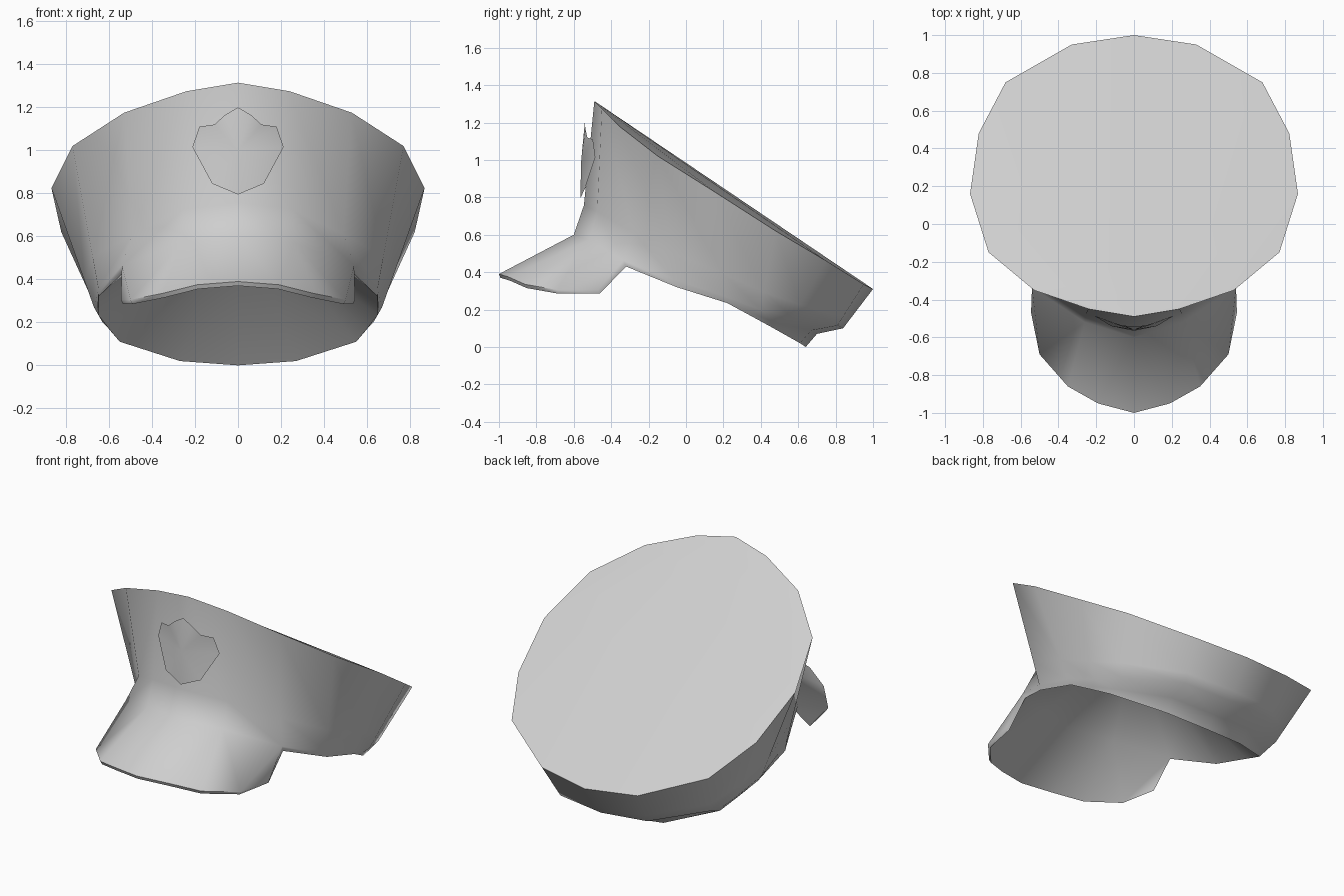
import bpy
import bmesh
from math import radians
from mathutils import Vector

default_cube = bpy.data.objects.get("Cube")
if default_cube:
    bpy.data.objects.remove(default_cube, do_unlink=True)

grey = bpy.data.materials.new("plain grey")
grey.use_nodes = True
grey.diffuse_color = (0.62, 0.62, 0.62, 1)
grey.node_tree.nodes["Principled BSDF"].inputs["Base Color"].default_value = grey.diffuse_color


def vectors(points):
    return [Vector(p) for p in points]


def add_face(bm, *points):
    bm.faces.new([bm.verts.new(p) for p in points])


def add_strip(bm, row_a, row_b):
    """Join two rows of equal length with quads."""
    for i in range(len(row_a) - 1):
        add_face(bm, row_a[i], row_a[i + 1], row_b[i + 1], row_b[i])


def add_fan(bm, hub, rim):
    for a, b in zip(rim, rim[1:]):
        add_face(bm, hub, a, b)


def finish(bm, name, angle):
    """Mirror the half, weld it and make a smooth shaded object."""
    bmesh.ops.remove_doubles(bm, verts=bm.verts[:], dist=0.0005)
    bmesh.ops.mirror(bm, geom=bm.verts[:] + bm.edges[:] + bm.faces[:],
                     axis='X', merge_dist=0.0005)
    bmesh.ops.remove_doubles(bm, verts=bm.verts[:], dist=0.0005)
    bmesh.ops.recalc_face_normals(bm, faces=bm.faces[:])
    mesh = bpy.data.meshes.new(name)
    bm.to_mesh(mesh)
    bm.free()
    mesh.materials.append(grey)
    obj = bpy.data.objects.new(name, mesh)
    bpy.context.collection.objects.link(obj)
    bpy.ops.object.select_all(action='DESELECT')
    obj.select_set(True)
    bpy.context.view_layer.objects.active = obj
    bpy.ops.object.shade_smooth_by_angle(angle=radians(angle))


# Half outlines of the cap, running from the front centre to the back centre
crown_rim = vectors([(0, -.49, 1.315), (.24, -.45, 1.275), (.53, -.35, 1.175),
                     (.77, -.15, 1.02), (.868, .16, .825), (.822, .48, .62),
                     (.68, .75, .46), (.33, .95, .335), (0, 1, .31)])
wall_base = vectors([(0, -.6, .6), (.26, -.52, .57), (.54, -.335, .465),
                     (.65, -.06, .36), (.67, .21, .27), (.63, .4, .2),
                     (.57, .57, .16), (.3, .81, .115), (0, .84, .1)])
opening = vectors([(0, -.57, .55), (.26, -.49, .52), (.535, -.32, .43),
                   (.65, -.05, .32), (.65, .22, .235), (.6, .34, .17),
                   (.55, .45, .11), (.27, .61, .02), (0, .64, 0)])
visor_edge = vectors([(0, -1, .39), (.19, -.95, .375), (.35, -.86, .335),
                      (.5, -.69, .305), (.545, -.47, .305)])

# Intermediate rows: flare above the visor, tucked seam under the back
flare = []
seam = []
for i, (top, base, low) in enumerate(zip(crown_rim, wall_base, opening)):
    flare.append(top.lerp(base, .78) + Vector((0, .03 if i < 3 else 0, 0)))
    seam.append(base.lerp(low, .7) + Vector((0, 0, .04 if i > 6 else 0)))
flare[2] = Vector((.49, -.28, .61))

# Hollow lining: a shallow bowl rising inside the opening
lining_hub = Vector((0, 0, .66))
lining = [p.lerp(lining_hub, .45) + Vector((0, 0, .07)) for p in opening]


def add_visor_sheet(bm, root, edge):
    """Triangles between three root points and the longer visor edge."""
    add_fan(bm, root[0], edge[:2] + [root[1]])
    add_fan(bm, root[1], edge[1:4] + [root[2]])
    add_fan(bm, root[2], edge[3:])


# Cap: crown, wall, band, visor and lining in one skin
bm = bmesh.new()
add_fan(bm, crown_rim[0], crown_rim[1:])
add_strip(bm, crown_rim, flare)
add_strip(bm, flare, wall_base)
add_strip(bm, wall_base[2:], seam[2:])
add_strip(bm, seam[2:], opening[2:])
add_strip(bm, opening, lining)
add_fan(bm, lining_hub, lining)

visor_under = [Vector((p.x * .98, p.y + .008, p.z - .02)) for p in visor_edge]
add_visor_sheet(bm, wall_base, visor_edge)
add_visor_sheet(bm, opening, visor_under)
add_strip(bm, visor_edge, visor_under)
add_face(bm, visor_edge[-1], wall_base[2], seam[2], opening[2], visor_under[-1])
finish(bm, "peaked_cap", 50)

# Badge: curved shield sheet standing off the front wall
shield = [(0, 1.2), (.06, 1.165), (.11, 1.12), (.18, 1.11),
          (.212, 1.015), (.12, .845), (0, .795)]
outline = [Vector((x, -.565 + 1.5 * x * x + .06 * (z - .8), z)) for x, z in shield]
bm = bmesh.new()
add_fan(bm, Vector((0, -.56, 1)), outline)
finish(bm, "front_badge", 60)
